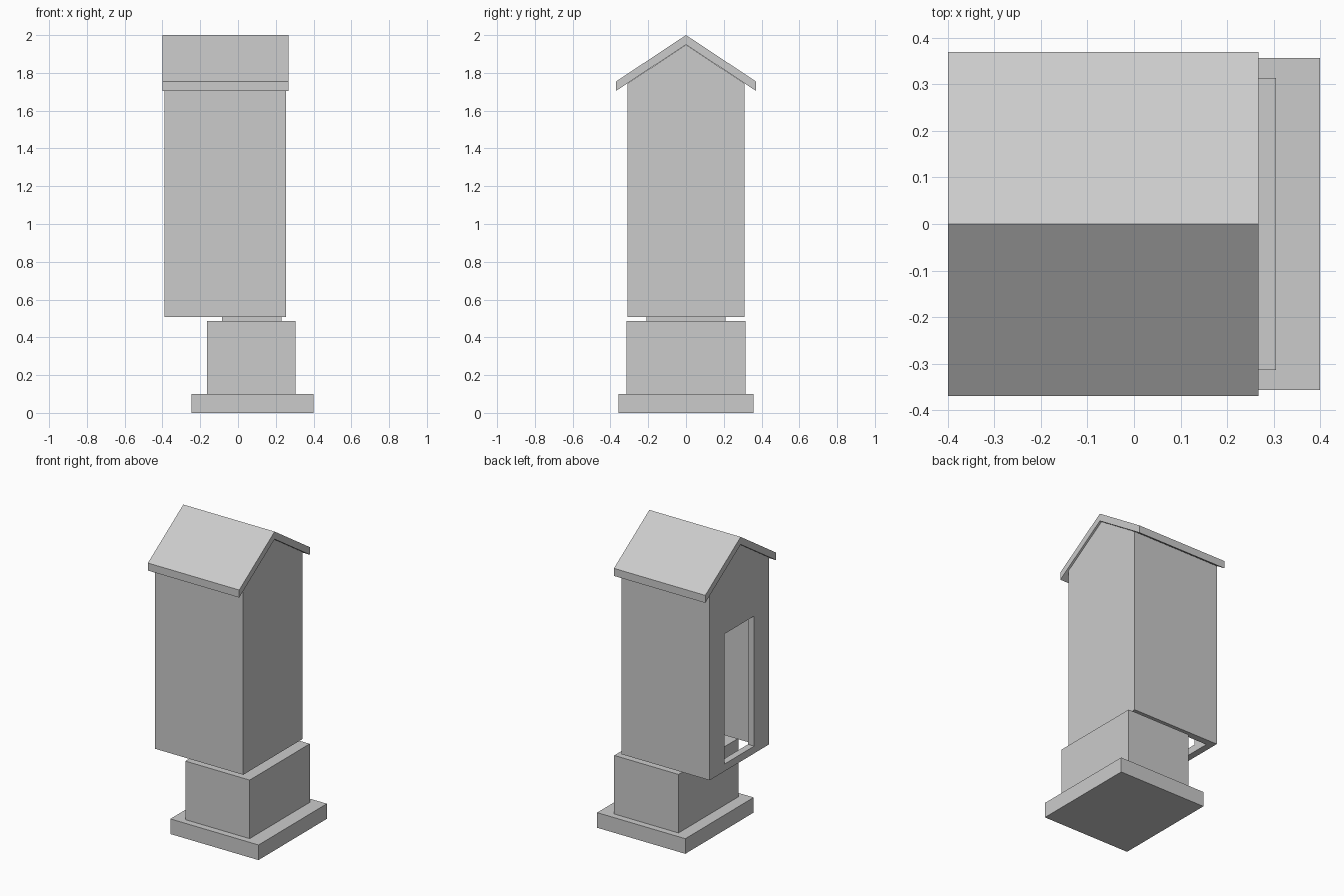
import bpy
import bmesh

if "Cube" in bpy.data.objects:
    bpy.data.objects.remove(bpy.data.objects["Cube"])


def prism(name, profile, x0, x1):
    """Extrude a (y, z) profile along x."""
    bm = bmesh.new()
    face = bm.faces.new([bm.verts.new((x0, y, z)) for y, z in profile])
    res = bmesh.ops.extrude_face_region(bm, geom=[face])
    verts = [v for v in res["geom"] if isinstance(v, bmesh.types.BMVert)]
    bmesh.ops.translate(bm, verts=verts, vec=(x1 - x0, 0, 0))
    bmesh.ops.recalc_face_normals(bm, faces=bm.faces)
    mesh = bpy.data.meshes.new(name)
    bm.to_mesh(mesh)
    bm.free()
    obj = bpy.data.objects.new(name, mesh)
    bpy.context.collection.objects.link(obj)
    return obj


def block(name, x0, x1, half_y, z0, z1):
    return prism(name, [(-half_y, z0), (half_y, z0), (half_y, z1), (-half_y, z1)], x0, x1)


def gable(half_y, z0, apex):
    """House-shaped profile following the roof pitch."""
    eave = apex - half_y * SLOPE
    return [(-half_y, z0), (half_y, z0), (half_y, eave), (0, apex), (-half_y, eave)]


def cut(target, cutter):
    mod = target.modifiers.new(cutter.name, 'BOOLEAN')
    mod.operation = 'DIFFERENCE'
    mod.solver = 'EXACT'
    mod.object = cutter
    cutter.hide_render = True
    cutter.hide_set(True)


SLOPE = 0.245 / 0.37
WALL = 0.045

# Stepped pedestal
block("base_slab", -0.245, 0.4, 0.357, 0.0, 0.1)
block("pedestal", -0.165, 0.305, 0.314, 0.1, 0.487)
block("neck", -0.085, 0.23, 0.21, 0.487, 0.515)

# Hollow cabinet, open underneath, with a doorway in the left wall
cabinet = prism("cabinet", gable(0.31, 0.507, 1.949), -0.39, 0.255)
cavity = prism("cavity_cutter", gable(0.31 - WALL, 0.4, 1.949 - WALL),
               -0.39 + WALL, 0.255 - WALL)
door = block("doorway_cutter", -0.5, -0.2, 0.155, 0.555, 1.415)
cut(cabinet, cavity)
cut(cabinet, door)

# Pitched roof slab
prism("roof", [(-0.37, 1.705), (0, 1.95), (0.37, 1.705),
               (0.37, 1.755), (0, 2.0), (-0.37, 1.755)], -0.4, 0.268)
